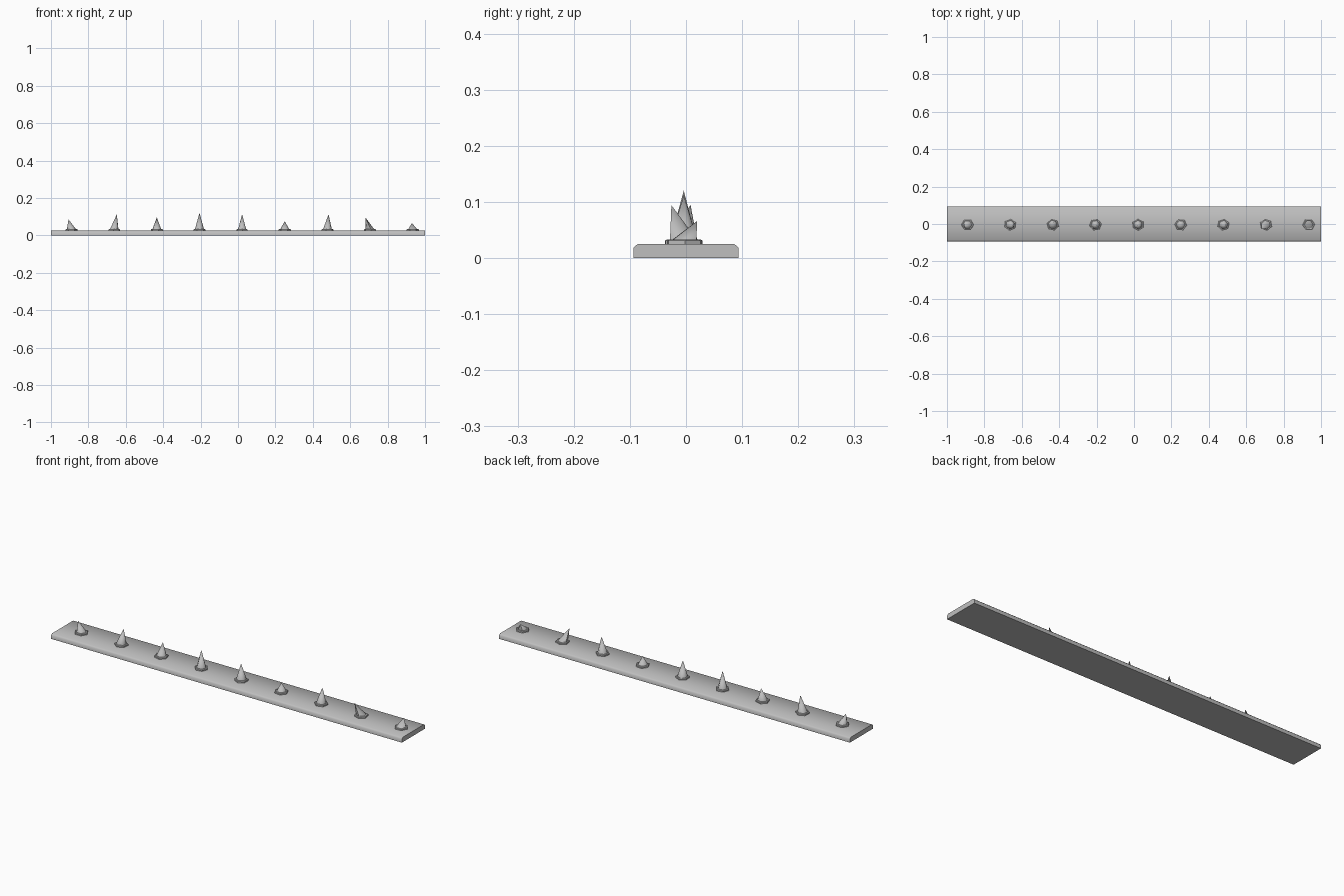
import bpy, bmesh, math
from mathutils import Vector

cube = bpy.data.objects.get("Cube")
if cube:
    bpy.data.objects.remove(cube, do_unlink=True)

grey = bpy.data.materials.new("stone grey")
grey.use_nodes = True
grey.diffuse_color = (0.52, 0.52, 0.52, 1)
grey.node_tree.nodes["Principled BSDF"].inputs["Base Color"].default_value = (0.52, 0.52, 0.52, 1)

TOP = 0.025      # top of the plank
COLLAR = 0.033   # top of the collars


def add_object(name, bm, smooth_angle):
    bmesh.ops.recalc_face_normals(bm, faces=bm.faces)
    mesh = bpy.data.meshes.new(name)
    bm.to_mesh(mesh)
    bm.free()
    mesh.materials.append(grey)
    obj = bpy.data.objects.new(name, mesh)
    bpy.context.collection.objects.link(obj)
    bpy.ops.object.select_all(action="DESELECT")
    obj.select_set(True)
    bpy.context.view_layer.objects.active = obj
    bpy.ops.object.shade_smooth_by_angle(angle=math.radians(smooth_angle))
    return obj


def ring(bm, center, radius, sides, turn):
    return [bm.verts.new(center + radius * Vector((math.cos(a), math.sin(a), 0)))
            for a in (turn + math.tau * i / sides for i in range(sides))]


def bridge(bm, low, high):
    n = len(low)
    for i in range(n):
        j = (i + 1) % n
        bm.faces.new((low[i], low[j], high[j], high[i]))


# Plank: profile with two chamfered top edges, extruded along x
bm = bmesh.new()
half = [(0.094, 0), (0.094, 0.018), (0.086, TOP)]
profile = half + [(-y, z) for y, z in reversed(half)]
ends = [[bm.verts.new((x, y, z)) for y, z in profile] for x in (-1, 1)]
for end in ends:
    bm.faces.new(end)
bridge(bm, *ends)
add_object("plank", bm, 50)

# Spikes: tip offset in x, tip offset in y, tip height
tips = [(-0.016, -0.004, 0.085), (0.014, -0.002, 0.112), (0, 0.012, 0.095),
        (0, 0, 0.12), (0, -0.002, 0.112), (0, 0, 0.075),
        (0.006, 0, 0.112), (-0.024, -0.022, 0.094), (-0.004, 0.024, 0.066)]
for i, (dx, dy, tip_z) in enumerate(tips):
    x = -0.89 + 0.228 * i
    turn = 0.4 * i
    middle = Vector((x, -0.004, 0))

    # Hexagonal collar, slightly narrower at the top
    bm = bmesh.new()
    low = ring(bm, middle + Vector((0, 0, TOP - 0.002)), 0.033, 6, turn)
    rim = ring(bm, middle + Vector((0, 0, COLLAR - 0.002)), 0.033, 6, turn)
    high = ring(bm, middle + Vector((0, 0, COLLAR)), 0.03, 6, turn)
    bridge(bm, low, rim)
    bridge(bm, rim, high)
    bm.faces.new(low)
    bm.faces.new(high)
    add_object(f"collar_{i + 1}", bm, 30)

    # Leaning pointed spike
    bm = bmesh.new()
    base = ring(bm, middle + Vector((0, 0, COLLAR - 0.002)), 0.025, 6, turn)
    tip = bm.verts.new((x + dx, middle.y + dy, tip_z))
    for k in range(6):
        bm.faces.new((base[k], base[(k + 1) % 6], tip))
    bm.faces.new(base)
    add_object(f"spike_{i + 1}", bm, 60)
